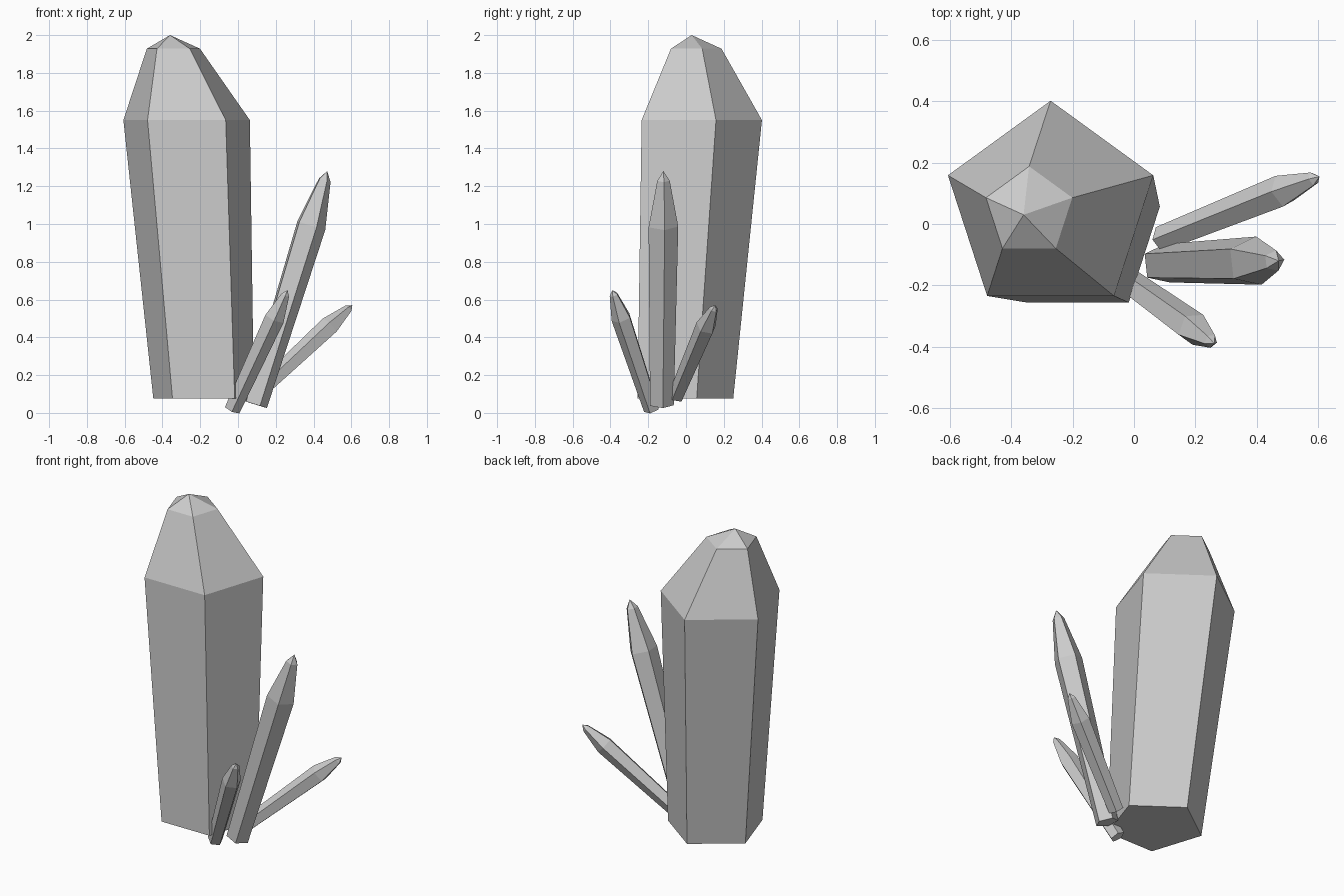
import bpy, bmesh
from math import cos, sin, radians, tau
from mathutils import Vector

if "Cube" in bpy.data.objects:
    bpy.data.objects.remove(bpy.data.objects["Cube"])

SIDES = 5


def crystal(name, rings, tip, phase, u, v):
    """Loft five-sided rings (centre, radius) in the plane u, v and close to a tip."""
    bm = bmesh.new()
    loops = []
    for centre, radius in rings:
        loop = []
        for i in range(SIDES):
            a = radians(phase) + tau * i / SIDES
            loop.append(bm.verts.new(Vector(centre) + radius * (cos(a) * u + sin(a) * v)))
        loops.append(loop)
    apex = bm.verts.new(tip)
    bm.faces.new(loops[0][::-1])
    for i in range(SIDES):
        j = (i + 1) % SIDES
        for lo, hi in zip(loops, loops[1:]):
            bm.faces.new((lo[i], lo[j], hi[j], hi[i]))
        bm.faces.new((loops[-1][i], loops[-1][j], apex))
    bmesh.ops.recalc_face_normals(bm, faces=bm.faces)
    mesh = bpy.data.meshes.new(name)
    bm.to_mesh(mesh)
    bm.free()
    obj = bpy.data.objects.new(name, mesh)
    bpy.context.collection.objects.link(obj)
    return obj


def shard(name, base, tip, radius, phase):
    """Small leaning crystal with the large crystal's proportions."""
    base, tip = Vector(base), Vector(tip)
    axis = (tip - base).normalized()
    v = Vector((0, 0, 1)).cross(axis).normalized()
    u = v.cross(axis)
    rings = [(base.lerp(tip, t), radius * k)
             for t, k in ((0, 0.8), (0.767, 1), (0.961, 0.42))]
    crystal(name, rings, tip, phase, u, v)


# Large leaning crystal with level rings
crystal("large_crystal",
        [((-0.182, -0.03, 0.075), 0.28),
         ((-0.272, 0.05, 1.55), 0.352),
         ((-0.342, 0.04, 1.928), 0.148)],
        (-0.36, 0.03, 2.0), 90, Vector((1, 0, 0)), Vector((0, 1, 0)))

# Small crystals fanning out of the base
shard("middle_shard", (0.09, -0.13, 0.045), (0.472, -0.12, 1.28), 0.083, 5)
shard("front_shard", (-0.03, -0.18, 0.018), (0.262, -0.39, 0.65), 0.055, 18)
shard("back_shard", (0.09, -0.05, 0.09), (0.605, 0.155, 0.57), 0.055, 23)
